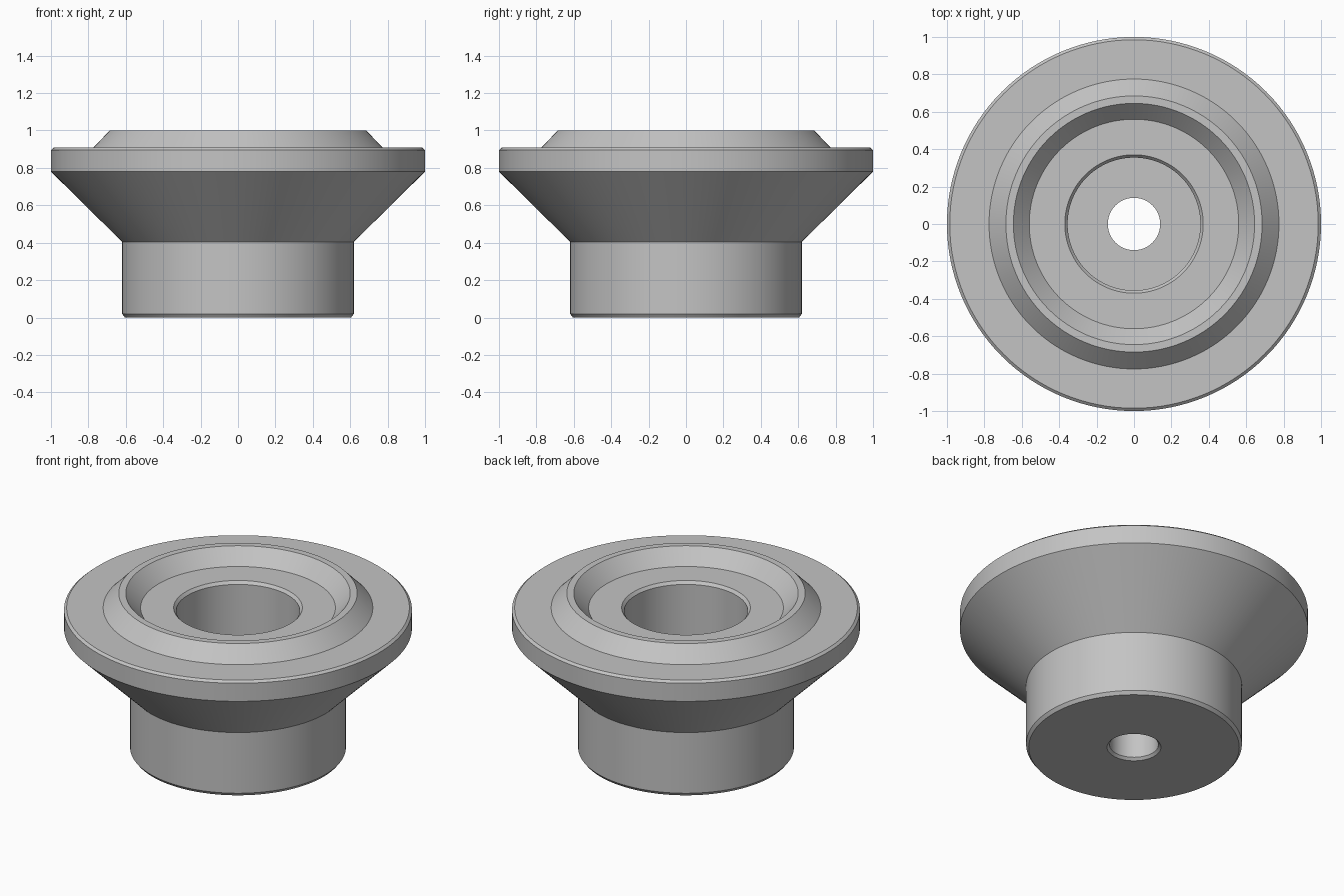
import bpy, bmesh, math

cube = bpy.data.objects.get("Cube")
if cube:
    bpy.data.objects.remove(cube, do_unlink=True)

grey = bpy.data.materials.new("plain grey")
grey.use_nodes = True
colour = (0.55, 0.55, 0.55, 1)
grey.diffuse_color = colour
grey.node_tree.nodes["Principled BSDF"].inputs["Base Color"].default_value = colour

SEGMENTS = 128

# Closed cross-section of the turned part, as (radius, height)
profile = [
    (0.155, 0), (0.605, 0), (0.62, 0.02),              # base with chamfered edge
    (0.62, 0.405), (1, 0.78),                          # hub wall and flared cone
    (1, 0.895), (0.985, 0.908),                        # flange edge
    (0.775, 0.908), (0.685, 1), (0.645, 1),            # raised collar
    (0.56, 0.908), (0.37, 0.908), (0.355, 0.89),       # dished recess and bore lip
    (0.355, 0.3), (0.14, 0.3), (0.14, 0.015),          # bore, its floor, through hole
]

# Revolve the section around the vertical axis
bm = bmesh.new()
verts = [bm.verts.new((r, 0, z)) for r, z in profile]
edges = [bm.edges.new((a, b)) for a, b in zip(verts, verts[1:] + verts[:1])]
bmesh.ops.spin(bm, geom=verts + edges, cent=(0, 0, 0), axis=(0, 0, 1),
               angle=math.tau, steps=SEGMENTS, use_duplicate=False)
bmesh.ops.remove_doubles(bm, verts=bm.verts[:], dist=0.0005)
bmesh.ops.recalc_face_normals(bm, faces=bm.faces[:])

mesh = bpy.data.meshes.new("flanged_hub")
bm.to_mesh(mesh)
bm.free()
mesh.materials.append(grey)

hub = bpy.data.objects.new("flanged_hub", mesh)
bpy.context.collection.objects.link(hub)
bpy.ops.object.select_all(action="DESELECT")
hub.select_set(True)
bpy.context.view_layer.objects.active = hub
bpy.ops.object.shade_smooth_by_angle(angle=math.radians(25))
